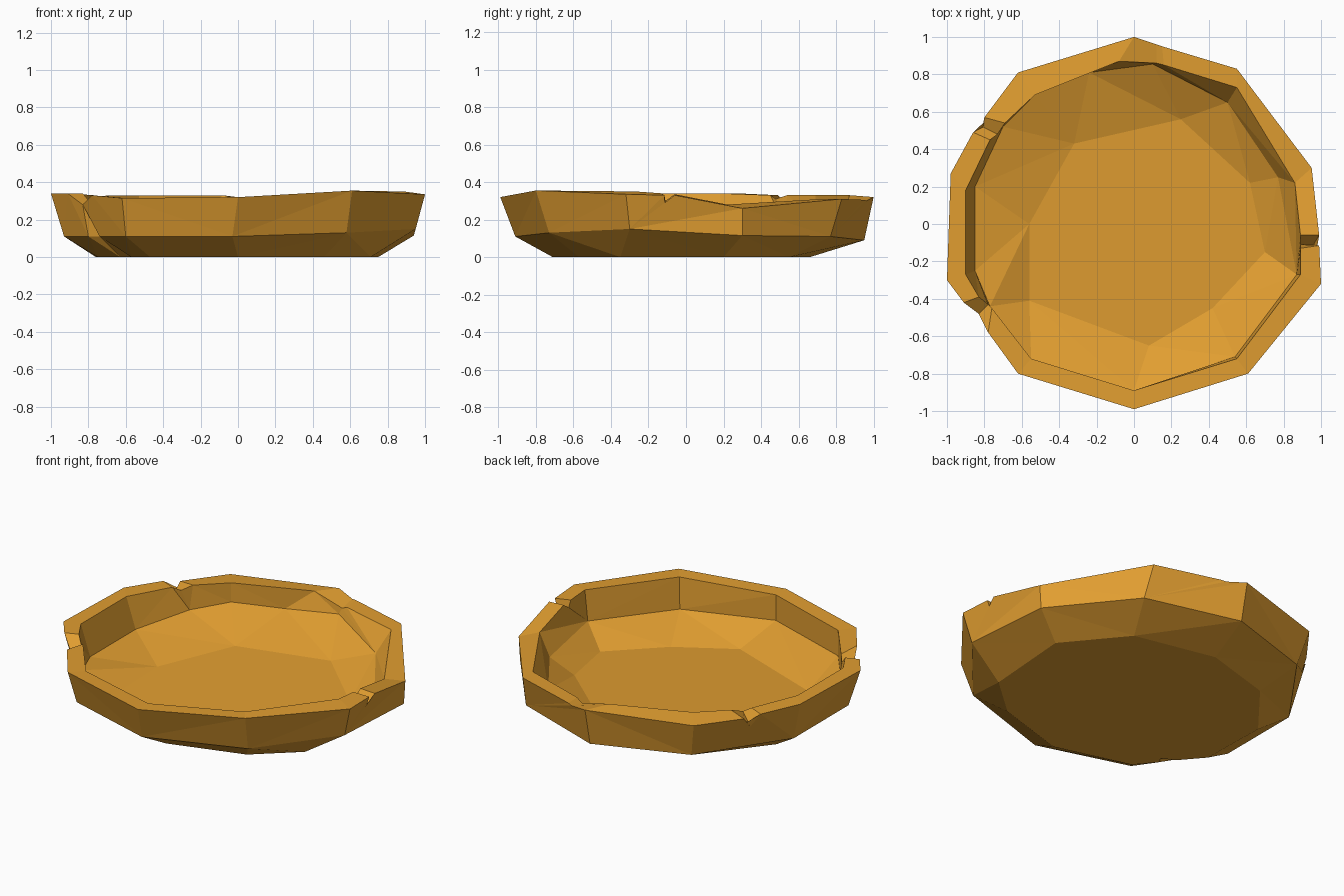
import bpy
import bmesh
from math import atan2, tau

default = bpy.data.objects.get("Cube")
if default:
    bpy.data.objects.remove(default, do_unlink=True)


def make_material(name, colour):
    mat = bpy.data.materials.new(name)
    mat.use_nodes = True
    mat.diffuse_color = colour
    shader = mat.node_tree.nodes["Principled BSDF"]
    shader.inputs["Base Color"].default_value = colour
    shader.inputs["Roughness"].default_value = 0.8
    return mat


def turn(vert):
    """Angle around the bowl, counted from just before the front towards +x."""
    return (atan2(vert.co.x, -vert.co.y) + .1) % tau


def add_ring(bm, points):
    return [bm.verts.new(p) for p in points]


def add_face(bm, verts):
    if len(set(verts)) > 2 and not bm.faces.get(verts):
        bm.faces.new(verts)


def bridge(bm, ring_a, ring_b):
    """Join two rings with any number of corners by walking round both."""
    a_angles = [turn(v) for v in ring_a] + [turn(ring_a[0]) + tau]
    b_angles = [turn(v) for v in ring_b] + [turn(ring_b[0]) + tau]
    i = j = 0
    while i < len(ring_a) or j < len(ring_b):
        a, b = ring_a[i % len(ring_a)], ring_b[j % len(ring_b)]
        b_done = j == len(ring_b)
        if i < len(ring_a) and (b_done or a_angles[i + 1] <= b_angles[j + 1]):
            i += 1
            add_face(bm, (a, ring_a[i % len(ring_a)], b))
        else:
            j += 1
            add_face(bm, (a, ring_b[j % len(ring_b)], b))


# Broken rim: outer corners, with the chips as low corners in between
rim_outer = [
    (0, -.99, .32), (.61, -.8, .355), (1, -.32, .335), (.99, -.115, .33),
    (.96, -.11, .24), (.99, -.06, .33), (.95, .3, .26), (.55, .83, .31),
    (.15, .95, .305), (.12, .96, .3), (0, 1, .32), (-.62, .81, .315),
    (-.8, .57, .315), (-.81, .52, .25), (-.86, .49, .33), (-.98, .27, .34),
    (-1, -.3, .34), (-.91, -.42, .34), (-.83, -.48, .28), (-.78, -.58, .33),
    (-.62, -.8, .315),
]
# Inner corners of the rim, one for each outer corner
rim_inner = [
    (0, -.89, .32), (.55, -.72, .35), (.89, -.27, .35), (.89, -.13, .34),
    (.89, -.11, .3), (.89, -.06, .335), (.86, .22, .28), (.55, .73, .31),
    (.16, .85, .3), (.12, .86, .28), (-.08, .87, .33), (-.53, .69, .33),
    (-.69, .54, .33), (-.73, .48, .31), (-.77, .45, .33), (-.9, .18, .34),
    (-.9, -.27, .34), (-.83, -.39, .34), (-.78, -.43, .28), (-.76, -.45, .32),
    (-.55, -.72, .31),
]
# Outer crease where the wall turns under, dented below the front chip
belly = [
    (-.03, -.91, .11), (.58, -.73, .13), (.95, -.3, .15), (.94, .3, .115),
    (.57, .77, .11), (0, .95, .09), (-.57, .76, .1), (-.93, .26, .11),
    (-.93, -.28, .11), (-.8, -.45, .11), (-.73, -.46, .11),
    (-.74, -.53, .11), (-.6, -.74, .11),
]
# Outline of the underside, with the same dent
base_edge = [
    (0, -.71), (.46, -.57), (.71, -.35), (.75, .2), (.46, .55), (-.05, .66),
    (-.49, .53), (-.76, .19), (-.75, -.24), (-.63, -.38), (-.55, -.42),
    (-.57, -.46), (-.47, -.58),
]
# Foot of the inner wall, highest at the back
wall_foot = [
    (0, -.89, .16), (.54, -.71, .155), (.87, -.27, .16), (.77, .25, .16),
    (.5, .65, .18), (.1, .855, .24), (-.24, .81, .2), (-.53, .69, .21),
    (-.7, .52, .18), (-.85, .2, .14), (-.85, -.25, .14), (-.77, -.44, .15),
    (-.55, -.72, .15),
]
# Edge of the inner floor
floor_edge = [
    (.08, -.65, .05), (.42, -.45, .05), (.7, -.15, .06), (.62, .22, .075),
    (.25, .56, .1), (-.32, .43, .09), (-.56, 0, .06), (-.56, -.41, .05),
]

bm = bmesh.new()
outer = add_ring(bm, rim_outer)
inner = add_ring(bm, rim_inner)
crease = add_ring(bm, belly)
base = add_ring(bm, [(x, y, 0) for x, y in base_edge])
foot = add_ring(bm, wall_foot)
floor = add_ring(bm, floor_edge)

# Rim top, then outside and inside shells, then the two floors
for k in range(len(outer)):
    n = (k + 1) % len(outer)
    add_face(bm, (outer[k], outer[n], inner[n], inner[k]))
bridge(bm, outer, crease)
bridge(bm, crease, base)
bridge(bm, inner, foot)
bridge(bm, foot, floor)
bm.faces.new(base)
bm.faces.new(floor)
bmesh.ops.recalc_face_normals(bm, faces=bm.faces)

mesh = bpy.data.meshes.new("chipped_bowl")
bm.to_mesh(mesh)
bm.free()
mesh.materials.append(make_material("ochre clay", (.75, .34, .03, 1)))
bowl = bpy.data.objects.new("chipped_bowl", mesh)
bpy.context.collection.objects.link(bowl)
